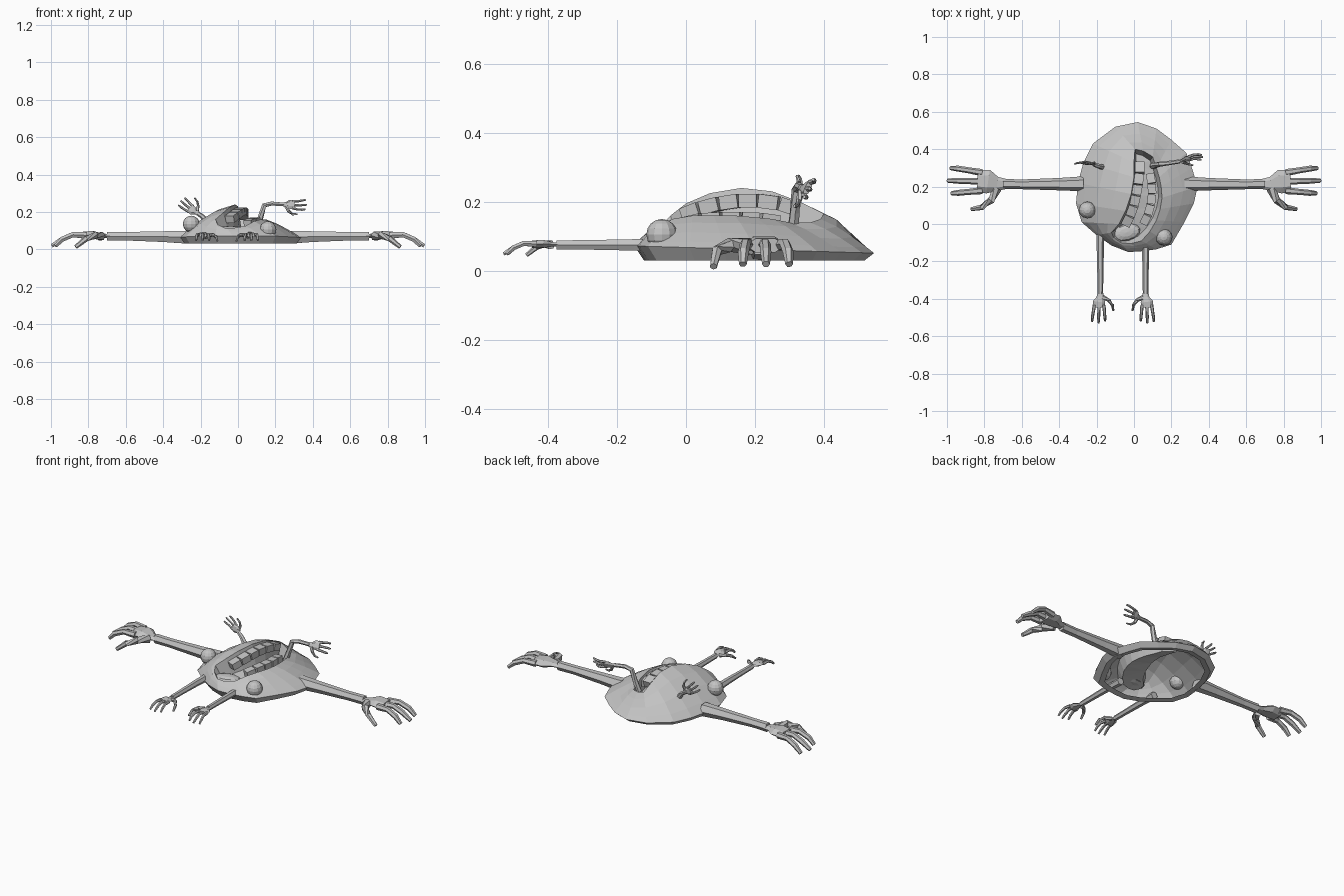
import bpy, bmesh, math
from mathutils import Vector as V, Matrix

if "Cube" in bpy.data.objects:
    bpy.data.objects.remove(bpy.data.objects["Cube"])

grey = bpy.data.materials.new("grey")
grey.diffuse_color = (0.55, 0.55, 0.55, 1)
grey.use_nodes = True
grey.node_tree.nodes["Principled BSDF"].inputs["Base Color"].default_value = grey.diffuse_color


def finish(bm, name):
    bmesh.ops.recalc_face_normals(bm, faces=bm.faces)
    me = bpy.data.meshes.new(name)
    bm.to_mesh(me)
    bm.free()
    me.materials.append(grey)
    ob = bpy.data.objects.new(name, me)
    bpy.context.collection.objects.link(ob)
    return ob


def bridge(bm, a, b):
    n = len(a)
    for i in range(n):
        bm.faces.new((a[i], a[(i + 1) % n], b[(i + 1) % n], b[i]))


def tube(bm, pts, radii, side, flat=1.0, n=6):
    """Capped tube through pts, widened along side, thickness scaled by flat."""
    pts = [V(p) for p in pts]
    prev = None
    for i, p in enumerate(pts):
        d = (pts[min(i + 1, len(pts) - 1)] - pts[max(i - 1, 0)]).normalized()
        s = (side - d * side.dot(d)).normalized()
        u = s.cross(d)
        ring = [bm.verts.new(p + radii[i] * (s * math.cos(k * math.tau / n)
                + u * flat * math.sin(k * math.tau / n))) for k in range(n)]
        if prev:
            bridge(bm, prev, ring)
        else:
            bm.faces.new(ring[::-1])
        prev = ring
    bm.faces.new(prev)


def limb(name, path, radii, fwd, side, up, s, drop):
    """Arm with a flat palm, three curled fingers and a thumb on +side."""
    fwd, side, up = V(fwd).normalized(), V(side).normalized(), V(up).normalized()
    w = V(path[-1])

    def at(f, l, h):
        return w + s * (fwd * f + side * l + up * h)

    bm = bmesh.new()
    tube(bm, path, radii, side)
    tube(bm, [at(-.1, 0, 0), at(.2, 0, .02), at(.5, -.08, .04), at(.85, -.1, .02)],
         [radii[-1], s * .24, s * .40, s * .36], side, .4)
    for l, reach in ((-.38, 1.75), (-.08, 1.85), (.22, 1.72)):
        tube(bm, [at(.7, l, .03), at(1.15, l * 1.2, .05), at(1.5, l * 1.35, -.1 * drop),
                  at(reach, l * 1.4, -.32 * drop)], [s * k for k in (.12, .10, .10, .07)], side)
    tube(bm, [at(.2, .15, 0), at(.4, .55, .03), at(.7, .78, -.08 * drop),
              at(1.05, .84, -.36 * drop)], [s * k for k in (.16, .13, .10, .07)], fwd + side)
    return finish(bm, name)


# Body: shell lofted from the mouth opening out to the rim
rim = [(.02, .545), (.12, .51), (.20, .45), (.28, .38), (.31, .30), (.34, .20), (.32, .11),
       (.27, .01), (.20, -.11), (.12, -.135), (.05, -.145), (-.03, -.15), (-.12, -.115),
       (-.20, -.06), (-.28, .01), (-.31, .11), (-.30, .22), (-.27, .33), (-.22, .43), (-.10, .52)]
lip = [(.05, .39, .15), (.10, .36, .14), (.12, .30, .14), (.135, .25, .15), (.145, .20, .155),
       (.15, .14, .16), (.14, .08, .16), (.12, .02, .16), (.085, -.04, .15), (.04, -.09, .125),
       (-.02, -.105, .115), (-.07, -.10, .115), (-.11, -.07, .135), (-.12, -.045, .16),
       (-.08, 0, .195), (-.045, .07, .225), (-.015, .16, .24), (0, .25, .23), (0, .33, .20),
       (.005, .40, .165)]
bm = bmesh.new()
prev = None
for t in (0, .3, .6, .85, 1):
    ring = []
    for (x, y), (mx, my, mz) in zip(rim, lip):
        z0 = .072 - .03 * (y + .15)
        p = 1.6 if x < 0 else 1.25
        ring.append(bm.verts.new((mx + (x - mx) * t, my + (y - my) * t,
                                  z0 + (mz - z0) * (1 - t ** p))))
    if prev:
        bridge(bm, prev, ring)
    prev = ring
# underside lip, open in the middle
for k, z in ((.92, .03), (.82, .036)):
    ring = [bm.verts.new((x * k, .2 + (y - .2) * k, z)) for x, y in rim]
    bridge(bm, prev, ring)
    prev = ring
finish(bm, "body")

# Mouth: tapering pocket with a floor
bm = bmesh.new()
edge = [bm.verts.new(p) for p in lip]
floor = []
for x, y, z in lip:
    cx = .075 - .9 * (y - .17) ** 2 if y > .17 else .075 - 1.6 * (y - .17) ** 2
    floor.append(bm.verts.new((cx + (x - cx) * .75, .15 + (y - .15) * .9, .07 + .35 * (z - .1))))
bridge(bm, edge, floor)
bmesh.ops.triangle_fill(bm, use_beauty=True, edges=[
    bm.edges.get((floor[i], floor[(i + 1) % len(floor)])) for i in range(len(floor))])
finish(bm, "mouth_pocket")


def teeth(name, pts, size):
    """Row of blocks, one per segment of the polyline."""
    bm = bmesh.new()
    for a, b in zip(pts, pts[1:]):
        a, b = V(a), V(b)
        d = (b - a).normalized()
        s = d.cross(V((0, 0, 1))).normalized()
        rot = Matrix((d, s, d.cross(s))).transposed().to_4x4()
        bmesh.ops.create_cube(bm, size=1, matrix=Matrix.Translation((a + b) / 2) @ rot
                              @ Matrix.Diagonal((*[(b - a).length * .93, size[0], size[1]], 1)))
    return finish(bm, name)


teeth("upper_teeth", [(.03, .33, .175), (.03, .27, .195), (.022, .21, .203), (.012, .155, .203),
                      (0, .10, .195), (-.02, .045, .18), (-.045, -.005, .16)], (.05, .04))
teeth("lower_teeth", [(.085, .27, .14), (.095, .215, .148), (.097, .16, .15), (.09, .105, .15),
                      (.075, .05, .147), (.05, 0, .135)], (.045, .04))

# Tongue
bm = bmesh.new()
bmesh.ops.create_uvsphere(bm, u_segments=12, v_segments=6, radius=1, matrix=Matrix.Translation(
    (-.04, -.045, .105)) @ Matrix.Rotation(.25, 4, 'Z') @ Matrix.Diagonal((.075, .045, .02, 1)))
finish(bm, "tongue")

# Eyes
for name, c in (("left_eye", (-.25, .075, .135)), ("right_eye", (.16, -.07, .105))):
    bm = bmesh.new()
    bmesh.ops.create_uvsphere(bm, u_segments=12, v_segments=8, radius=.045,
                              matrix=Matrix.Translation(c))
    finish(bm, name)

# Long side arms
for name, m in (("left_side_arm", -1), ("right_side_arm", 1)):
    limb(name, [(m * .27, .215, .065), (m * .40, .213, .068), (m * .60, .212, .07),
                (m * .70, .214, .07)], [.04, .033, .026, .027],
         (m, 0, 0), (0, -1, 0), (0, 0, 1), .16, 1.0)

# Front arms
for name, x, m in (("left_front_arm", -.18, 1), ("right_front_arm", .062, -1)):
    limb(name, [(x, -.04, .072), (x, -.15, .075), (x, -.28, .075), (x, -.375, .075)],
         [.022, .019, .016, .015], (0, -1, 0), (m, 0, 0), (0, 0, 1), .083, 1.0)

# Small arms on the back
limb("right_back_arm", [(.10, .31, .11), (.12, .315, .17), (.14, .32, .235), (.18, .325, .245),
                        (.245, .335, .24)], [.018, .015, .014, .012, .011],
     (1, .25, -.12), (0, -.45, -.9), (-.2, .85, -.45), .068, .6)
limb("left_back_arm", [(-.17, .305, .15), (-.19, .31, .175), (-.215, .318, .192)],
     [.015, .013, .011], (-.8, .15, .65), (.6, .1, .75), (0, 1, -.2), .062, .5)
